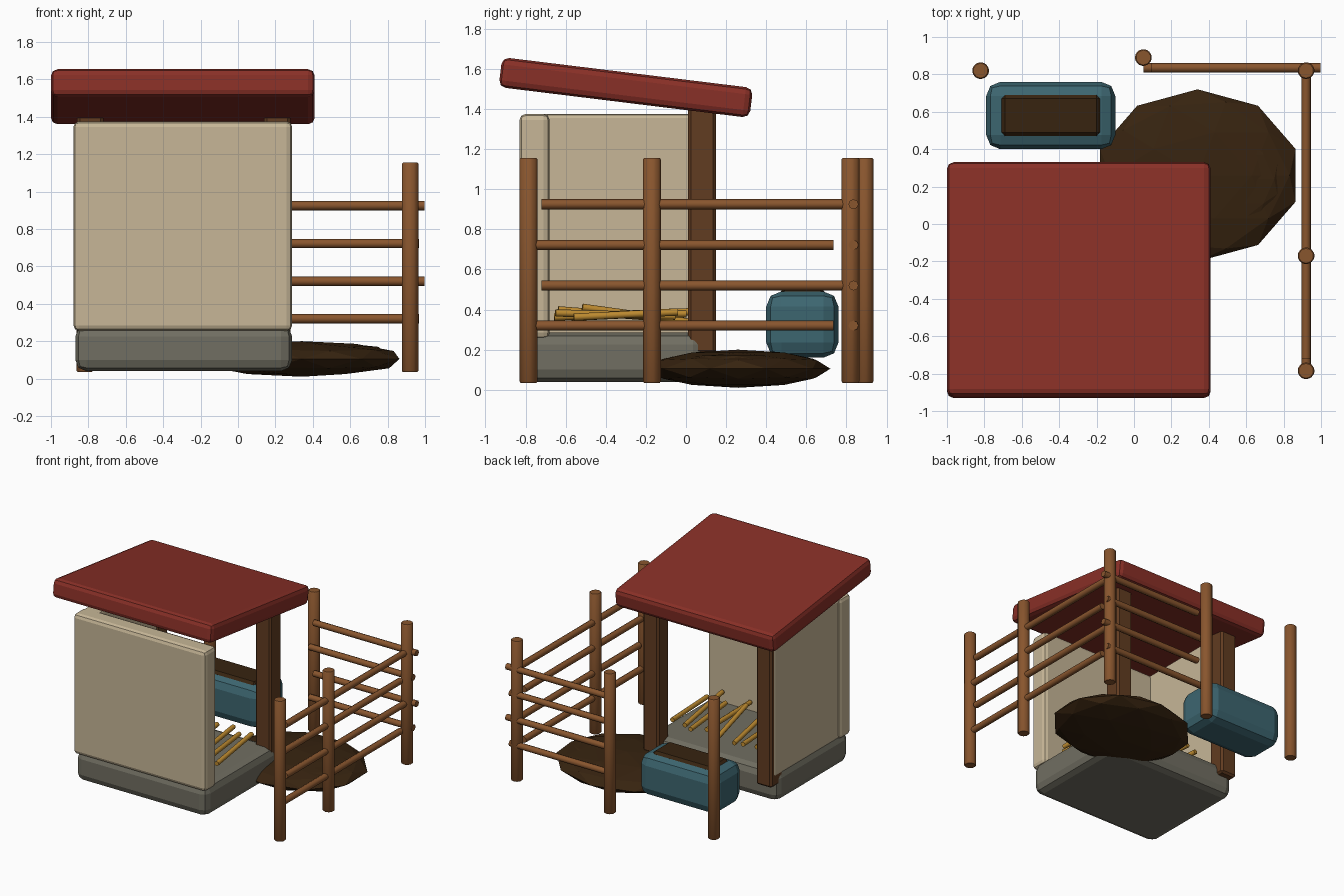
import bpy, math, random
from mathutils import Vector

if "Cube" in bpy.data.objects:
    bpy.data.objects.remove(bpy.data.objects["Cube"])

random.seed(4)


def material(name, rgb):
    m = bpy.data.materials.new(name)
    m.diffuse_color = (*rgb, 1)
    m.use_nodes = True
    m.node_tree.nodes["Principled BSDF"].inputs["Base Color"].default_value = m.diffuse_color
    return m


RED = material("roof_red", (0.25, 0.029, 0.02))
TAN = material("plaster_tan", (0.57, 0.47, 0.31))
GREY = material("stone_grey", (0.165, 0.158, 0.122))
TIMBER = material("dark_timber", (0.12, 0.045, 0.015))
WOOD = material("fence_wood", (0.25, 0.092, 0.027))
TEAL = material("trough_teal", (0.046, 0.133, 0.163))
MUD = material("mud_brown", (0.038, 0.017, 0.005))
STRAW = material("straw_gold", (0.52, 0.26, 0.03))


def finish(ob, name, mat, bevel=0, segments=2):
    ob.name = name
    ob.data.materials.append(mat)
    if bevel:
        mod = ob.modifiers.new("bevel", 'BEVEL')
        mod.width = bevel
        mod.segments = segments
    return ob


def box(name, lo, hi, mat, bevel=0.0, segments=2):
    """Bevelled box between two corners."""
    lo, hi = Vector(lo), Vector(hi)
    bpy.ops.mesh.primitive_cube_add(size=1, location=(lo + hi) / 2)
    ob = bpy.context.object
    ob.scale = hi - lo
    bpy.ops.object.transform_apply(location=False, rotation=False, scale=True)
    return finish(ob, name, mat, bevel, segments)


def rod(name, a, b, radius, mat, sides=10, bevel=0.0):
    """Round bar from point a to point b."""
    a, b = Vector(a), Vector(b)
    bpy.ops.mesh.primitive_cylinder_add(vertices=sides, radius=radius,
                                        depth=(b - a).length, location=(a + b) / 2)
    ob = bpy.context.object
    ob.rotation_euler = (b - a).to_track_quat('Z', 'Y').to_euler()
    return finish(ob, name, mat, bevel, 1)


def clod(name, center, radii, turn=0):
    """Squashed low-poly lump."""
    bpy.ops.mesh.primitive_ico_sphere_add(subdivisions=2, radius=1, location=center)
    ob = bpy.context.object
    ob.scale = radii
    ob.rotation_euler = (0, math.radians(turn), 0)
    return finish(ob, name, MUD)


# Shelter: floor slab, two walls, rear posts and sloping roof
box("floor_slab", (-0.87, -0.82, 0.04), (0.29, 0.095, 0.285), GREY, 0.06)
box("front_wall", (-0.88, -0.83, 0.255), (0.29, -0.68, 1.375), TAN, 0.03)
box("left_wall", (-0.865, -0.80, 0.26), (-0.73, 0.125, 1.375), TAN, 0.02)
for side, x in (("left", -0.79), ("right", 0.21)):
    box(side + "_rear_post", (x - 0.07, 0.01, 0.18), (x + 0.07, 0.15, 1.42), TIMBER, 0.015, 1)
roof = box("roof", (-1.0, -0.93, 1.432), (0.41, 0.33, 1.582), RED, 0.035)
roof.rotation_euler.x = math.radians(-7)

# Straw strewn over the floor
for x in (0.18, 0.08, -0.01, -0.12, -0.22, -0.37, -0.48, -0.58):
    y = random.uniform(-0.06, 0.02)
    rise = random.uniform(-0.02, 0.05)
    rod("straw", (x - 0.03, y, 0.375 - rise),
        (x + random.uniform(0.0, 0.06), y - random.uniform(0.5, 0.62), 0.375 + rise),
        0.018, STRAW, 8)

# Trough with its filling
box("trough", (-0.79, 0.40, 0.16), (-0.10, 0.76, 0.49), TEAL, 0.075)
box("trough_filling", (-0.71, 0.47, 0.42), (-0.18, 0.69, 0.508), MUD, 0.02, 1)

# Mud heap
clod("mud_heap", (0.34, 0.26, 0.105), (0.55, 0.46, 0.095))
clod("mud_heap_top", (0.50, 0.24, 0.152), (0.28, 0.26, 0.03), -1)

# Fence posts
for x, y in ((-0.82, 0.82), (0.05, 0.89), (0.92, 0.82), (0.92, -0.17), (0.92, -0.785)):
    rod("fence_post", (x, y, 0.035), (x, y, 1.155), 0.046, WOOD, 10, 0.006)

# Fence rails, alternately shifted along their run
for i, z in enumerate((0.32, 0.52, 0.722, 0.925)):
    shift = i % 2
    rod("side_rail", (0.92, -0.75 + 0.03 * shift, z), (0.92, 0.735 + 0.05 * shift, z),
        0.025, WOOD, 8)
    rod("back_rail", (0.05 + 0.04 * shift, 0.835, z), (0.967 + 0.03 * shift, 0.835, z),
        0.025, WOOD, 8)

# Smooth the rounded boxes and bars, keep the lumps faceted
bpy.ops.object.select_all(action='DESELECT')
for ob in bpy.context.scene.objects:
    if ob.name.startswith(("straw", "fence", "side_rail", "back_rail")):
        ob.select_set(True)
        bpy.context.view_layer.objects.active = ob
bpy.ops.object.shade_smooth_by_angle(angle=math.radians(50))
